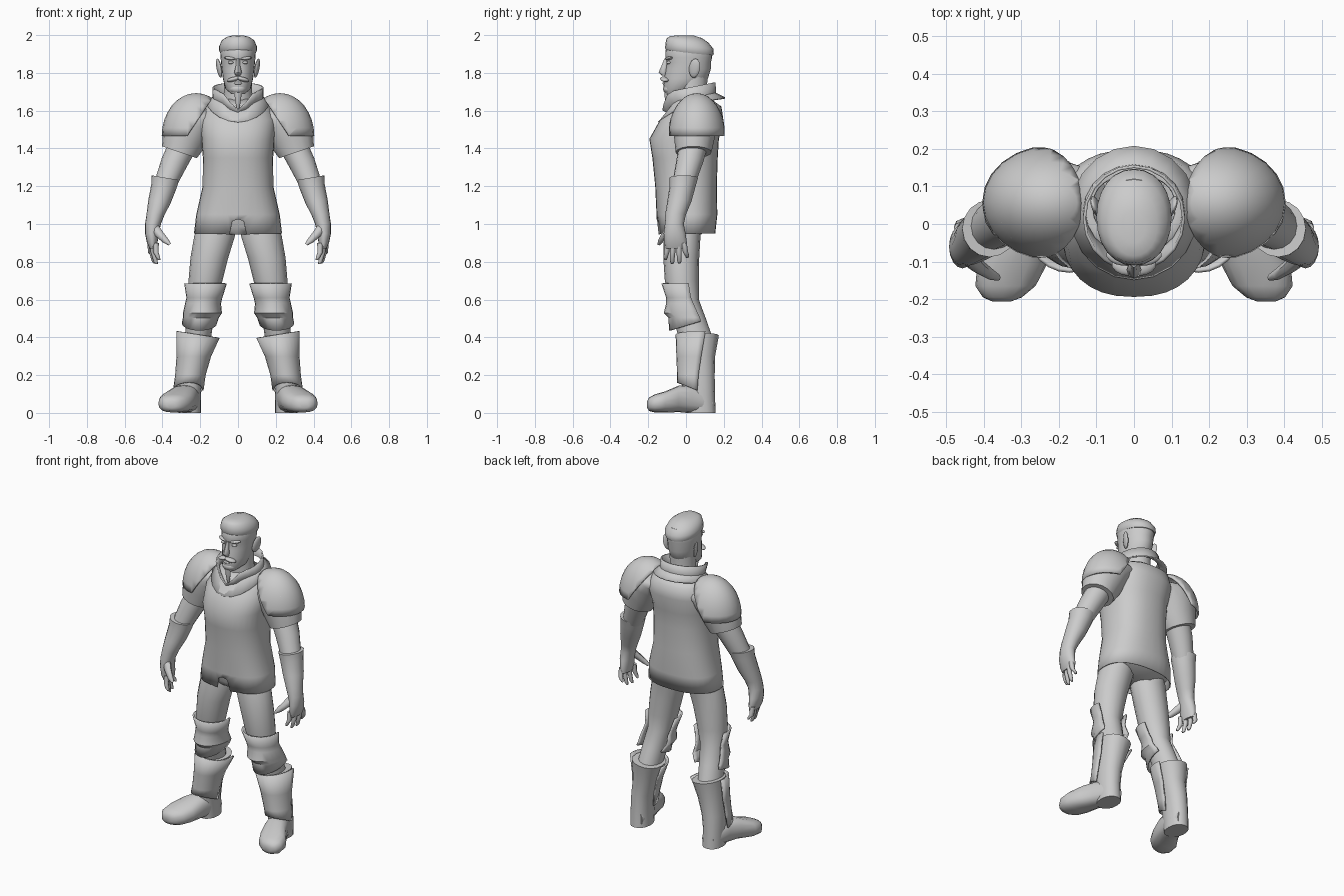
import bpy, bmesh, math
from mathutils import Matrix, Vector, Euler

grey = bpy.data.materials.new("plain_grey")
grey.diffuse_color = (0.6, 0.6, 0.6, 1)


def finish(name, bm, mirror=False, thick=0, angle=50):
    bmesh.ops.recalc_face_normals(bm, faces=bm.faces)
    me = bpy.data.meshes.new(name)
    bm.to_mesh(me)
    bm.free()
    me.materials.append(grey)
    me.polygons.foreach_set("use_smooth", [True] * len(me.polygons))
    me.set_sharp_from_angle(angle=math.radians(angle))
    ob = bpy.data.objects.new(name, me)
    bpy.context.collection.objects.link(ob)
    if thick:
        m = ob.modifiers.new("shell", 'SOLIDIFY')
        m.thickness, m.offset = thick, 0
    if mirror:
        m = ob.modifiers.new("mirror", 'MIRROR')
        m.use_mirror_merge = False
    return ob


def loft(rings, n=16, arc=360, caps=True, axis='z', power=2.0):
    """Skin rings (x, y, z, r1, r2, tilt_x, tilt_y, front_dip, dip_sharpness); arcs centre on the front."""
    bm = bmesh.new()
    full = arc == 360
    rows = []
    for ring in rings:
        x, y, z, r1, r2, tx, ty, dip, sharp = tuple(ring) + (0, 0, 0, 4)[len(ring) - 5:]
        row = []
        for i in range(n if full else n + 1):
            a = math.radians(-90 + arc * (i / n if full else i / n - 0.5))
            c, s = math.cos(a), math.sin(a)
            dx = r1 * math.copysign(abs(c) ** (2 / power), c)
            dy = r2 * math.copysign(abs(s) ** (2 / power), s)
            if axis == 'z':
                co = (x + dx, y + dy, z + tx * dx + ty * dy - dip * max(0, -s) ** sharp)
            else:
                co = (x + dx, y, z + dy)
            row.append(bm.verts.new(co))
        rows.append(row)
    m = len(rows[0])
    for a, b in zip(rows, rows[1:]):
        for i in range(m if full else m - 1):
            j = (i + 1) % m
            bm.faces.new((a[i], a[j], b[j], b[i]))
    if caps and full:
        bm.faces.new(rows[0])
        bm.faces.new(rows[-1])
    return bm


def blob(name, loc, radii, rot=(0, 0, 0), mirror=False, seg=12):
    bm = bmesh.new()
    mat = Matrix.LocRotScale(Vector(loc), Euler([math.radians(r) for r in rot]), Vector(radii))
    bmesh.ops.create_uvsphere(bm, u_segments=seg, v_segments=8, radius=1, matrix=mat)
    return finish(name, bm, mirror)


# tunic with a small notch in the front hem
bm = loft([(0, 0, .95, .23, .152), (0, .005, 1.05, .218, .158), (0, 0, 1.2, .184, .16),
           (0, -.005, 1.35, .183, .17), (0, -.01, 1.45, .19, .181), (0, .03, 1.55, .2, .165),
           (0, .055, 1.62, .17, .13), (0, .045, 1.66, .11, .085)], n=32, caps=False, power=2.35)
bm.verts.ensure_lookup_table()
for i, (x, z) in {0: (0, 1.025), 1: (.03, 1.015), 2: (.045, .945)}.items():
    for k, s in ((i, 1), (-i % 32, -1)):
        bm.verts[k].co.x, bm.verts[k].co.z = s * x, z
finish("tunic", bm, thick=.006)
finish("hips", loft([(0, 0, 1.1, .18, .13), (0, .003, .985, .21, .135), (0, -.01, .945, .12, .09)], power=2.3))

# collar with a broad V yoke and an open throat
finish("collar", loft([(0, .03, 1.64, .168, .176, 0, .15, .075, 1.6), (0, .033, 1.668, .132, .122, 0, .2, .06, 8),
                       (0, .015, 1.722, .132, .138, 0, .2, .09, 9)], n=20, caps=False), thick=.008, angle=35)
finish("neck", loft([(0, .035, 1.58, .085, .085), (0, .03, 1.7, .075, .08), (0, .03, 1.8, .075, .085)]))

# head and hair
finish("head", loft([(0, -.075, 1.688, .035, .035), (0, -.03, 1.715, .066, .09), (0, 0, 1.77, .08, .116),
                     (0, .012, 1.82, .086, .119), (0, .015, 1.855, .09, .117), (0, .015, 1.88, .092, .123),
                     (0, .015, 1.92, .095, .124), (0, .02, 1.96, .08, .1)], n=24))
finish("hair", loft([(0, .02, 1.905, .094, .124, 0, -.1), (0, .018, 1.917, .1, .129, 0, -.1),
                     (0, .018, 1.94, .1, .127, 0, -.1), (0, .008, 1.97, .087, .112, 0, -.1),
                     (0, .0, 1.989, .062, .085, 0, -.06), (0, -.005, 1.998, .03, .045)], n=24, power=2.1))
finish("nose", loft([(0, -.105, 1.875, .009, .01), (0, -.113, 1.835, .012, .018),
                     (0, -.122, 1.803, .02, .023), (0, -.115, 1.787, .014, .014)], n=8))
blob("brow", (.042, -.09, 1.877), (.034, .018, .009), (0, -6, 22), True)
blob("eye", (.038, -.091, 1.855), (.016, .014, .008), mirror=True)
blob("ear", (.1, .045, 1.825), (.011, .03, .052), (-12, 8, -18), True)
blob("moustache", (.026, -.114, 1.766), (.036, .022, .012), (0, 14, 18), True)
blob("lower_lip", (0, -.112, 1.745), (.022, .012, .008))
blob("chin_beard", (0, -.088, 1.715), (.045, .034, .028))
finish("goatee", loft([(0, -.1, 1.7, .02, .014), (0, -.1, 1.66, .016, .012),
                       (0, -.098, 1.63, .011, .009), (0, -.096, 1.6, .003, .003)], n=8))

# domed shoulder plates, trimmed along the inner and lower edges
bm = bmesh.new()
bmesh.ops.create_uvsphere(bm, u_segments=24, v_segments=16, radius=1, matrix=Matrix.LocRotScale(
    Vector((.222, .057, 1.465)), Euler((0, 0, 0)), Vector((.176, .146, .222))))
for co, no in (((.2, 0, 1.57), (.83, 0, .555)), ((0, 0, 1.466), (0, 0, 1))):
    bmesh.ops.bisect_plane(bm, geom=bm.verts[:] + bm.edges[:] + bm.faces[:], plane_co=co,
                           plane_no=no, clear_inner=True)
finish("shoulder_plate", bm, True, .012)

# arms
finish("sleeve", loft([(.13, .06, 1.57, .06, .09, 1), (.2, .055, 1.575, .09, .115, .6), (.25, .05, 1.54, .11, .122, .6),
                       (.285, .045, 1.46, .11, .108, .5), (.31, .04, 1.38, .092, .095, .34)]), True)
finish("arm", loft([(.29, .04, 1.42, .072, .078, .3), (.335, .02, 1.33, .068, .072, .3),
                    (.39, -.015, 1.2, .055, .06, .3)]), True)
finish("glove", loft([(.384, -.012, 1.245, .073, .076, .17), (.392, -.018, 1.2, .067, .069, .15),
                      (.415, -.035, 1.12, .06, .064, .1), (.437, -.055, 1.05, .047, .055, .1),
                      (.45, -.062, 1.0, .042, .05), (.456, -.06, .95, .036, .058),
                      (.454, -.055, .9, .028, .06), (.45, -.052, .87, .018, .054)]), True)
for i, (x, y0, y1, tip) in enumerate(((.435, -.097, -.108, .81), (.448, -.068, -.073, .788),
                                      (.457, -.038, -.035, .79), (.463, -.011, .006, .82))):
    finish("finger_%d" % (i + 1), loft([(x, y0, .9, .016, .015), (x, (y0 + y1) / 2, .85, .014, .014),
                                        (x - .012, y1, tip + .012, .011, .011), (x - .018, y1, tip, .006, .006)],
                                       n=8), True)
finish("thumb", loft([(.45, -.08, .985, .024, .026, -.7), (.415, -.112, .945, .018, .02, -.7),
                      (.385, -.132, .913, .014, .016, -.7), (.362, -.142, .892, .007, .009, -.7)], n=8), True)

# legs
finish("leg", loft([(.11, -.005, 1.02, .085, .1), (.123, -.02, .94, .108, .097), (.152, -.025, .82, .1, .095),
                    (.172, -.022, .7, .09, .09), (.185, -.012, .6, .076, .08), (.2, .02, .5, .072, .085),
                    (.212, .05, .4, .07, .09)]), True)
finish("knee_guard", loft([(.172, -.015, .685, .108, .11), (.178, 0, .61, .09, .1),
                           (.185, .01, .58, .09, .11), (.188, .025, .53, .098, .138),
                           (.196, .04, .505, .09, .128), (.205, .045, .475, .088, .13, 0, .3)],
                          n=14, arc=210), True, .01, 35)
finish("boot", loft([(.212, .07, .41, .092, .104, .15), (.228, .062, .3, .076, .092),
                     (.248, .064, .2, .066, .088), (.256, .068, .1, .06, .085),
                     (.255, .077, 0, .06, .08)], power=2.2), True)
finish("shin_guard", loft([(.212, .08, .415, .11, .13, .16), (.234, .062, .3, .087, .108),
                           (.252, .05, .2, .076, .092), (.262, .045, .125, .076, .088, 0, -.4)],
                          n=14, arc=200), True, .01, 35)
finish("foot", loft([(.252, .14, .05, .04, .045), (.256, .09, .06, .06, .06), (.27, .03, .075, .066, .075),
                     (.293, -.04, .074, .078, .07), (.325, -.11, .058, .092, .056), (.342, -.165, .05, .08, .048),
                     (.35, -.195, .046, .052, .036), (.352, -.206, .044, .025, .018)],
                    axis='y', power=2.5), True)
